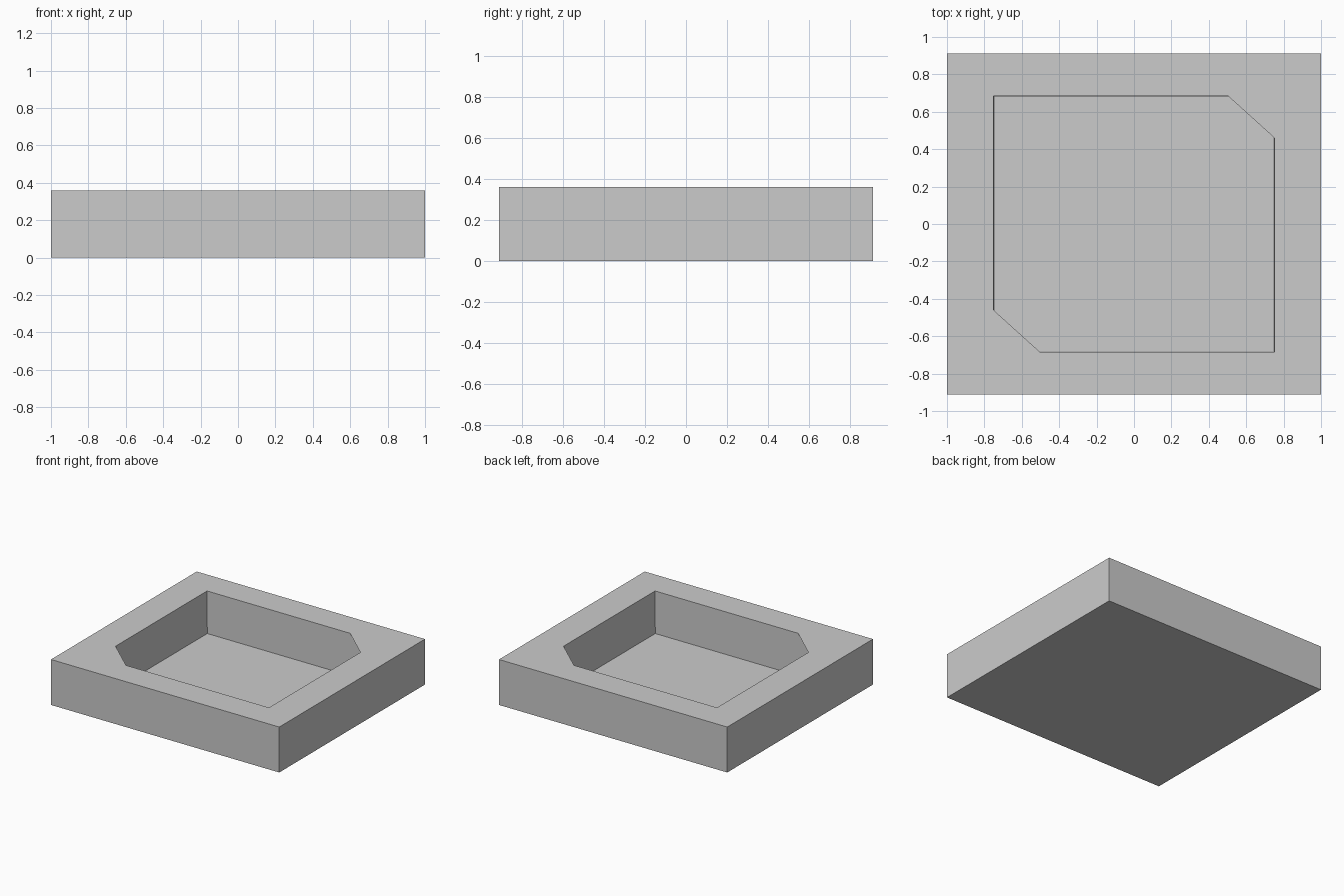
import bpy, bmesh

if "Cube" in bpy.data.objects:
    bpy.data.objects.remove(bpy.data.objects["Cube"])

HX, HY, H = 1.0, 0.912, 0.36      # outer half sizes and height
RX, RY = 0.75, 0.684              # recess rim half sizes
FX, FY, FZ = 0.746, 0.681, 0.025  # recess floor half sizes and level
CX, CY = 0.503, 0.461             # where the corner facets start on the rim
SIGNS = [(-1, -1), (1, -1), (1, 1), (-1, 1)]

bm = bmesh.new()


def ring(x, y, z):
    return [bm.verts.new((sx * x, sy * y, z)) for sx, sy in SIGNS]


base, top = ring(HX, HY, 0), ring(HX, HY, H)
rim, floor = ring(RX, RY, H), ring(FX, FY, FZ)
on_x, on_y = ring(CX, RY, H), ring(RX, CY, H)
# rim points just before and just after each corner, counter-clockwise
before = [on_x[k] if k % 2 else on_y[k] for k in range(4)]
after = [on_y[k] if k % 2 else on_x[k] for k in range(4)]

# underside and recess floor
bm.faces.new(base[::-1])
bm.faces.new(floor)

for k in range(4):
    n = (k + 1) % 4
    # outer wall, flat rim and inner wall of each side
    bm.faces.new((base[k], base[n], top[n], top[k]))
    bm.faces.new((top[k], top[n], rim[n], before[n], after[k], rim[k]))
    bm.faces.new((after[k], before[n], floor[n], floor[k]))
    # corner facets: two opposite corners are filled, the other two stay open
    if k % 2 == 0:
        bm.faces.new((before[k], rim[k], after[k]))
        bm.faces.new((before[k], after[k], floor[k]))
    else:
        bm.faces.new((before[k], rim[k], floor[k]))
        bm.faces.new((rim[k], after[k], floor[k]))

bmesh.ops.recalc_face_normals(bm, faces=bm.faces)
mesh = bpy.data.meshes.new("tray")
bm.to_mesh(mesh)
bm.free()
bpy.context.collection.objects.link(bpy.data.objects.new("tray", mesh))
